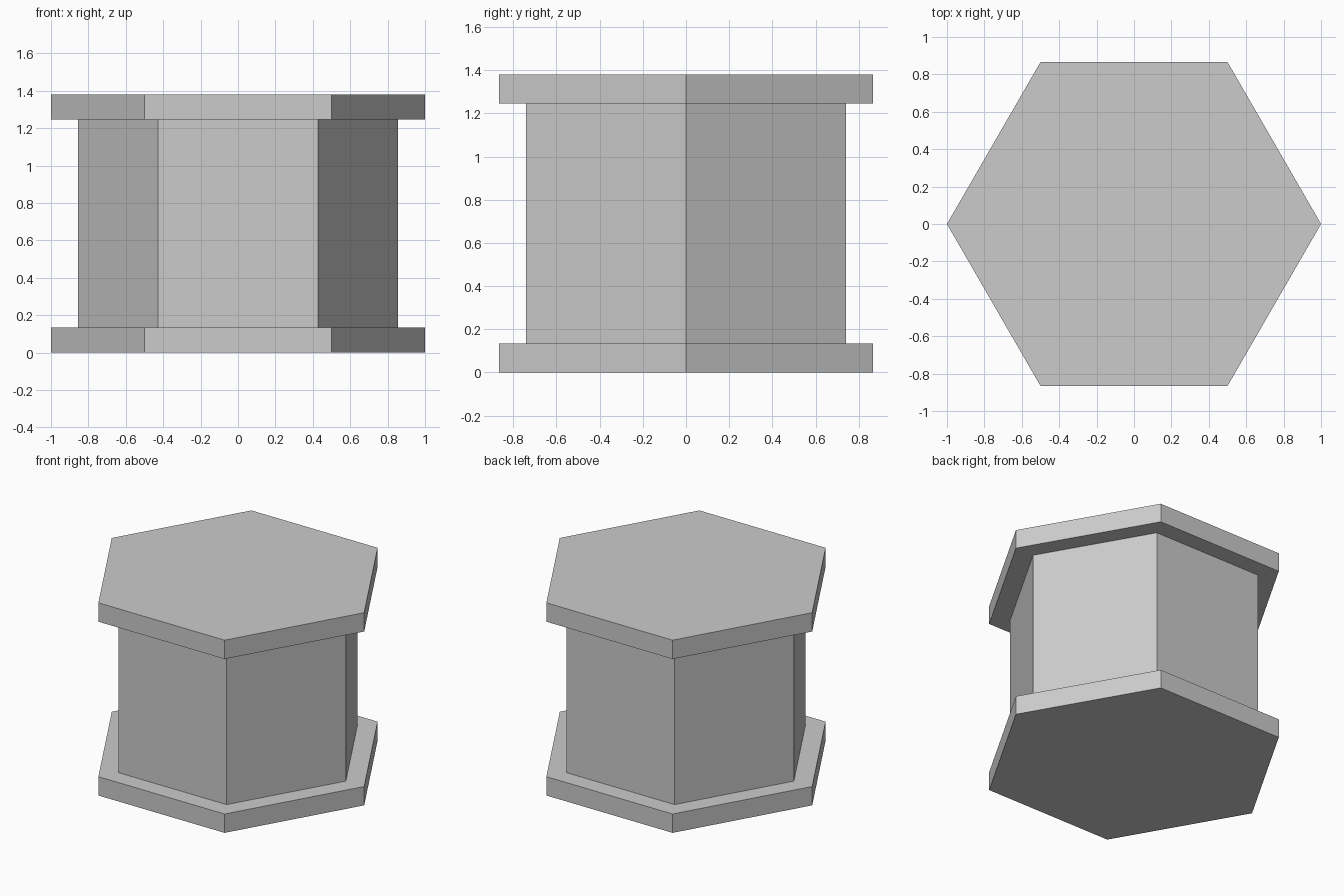
import bpy
import bmesh
from math import cos, sin, tau

SIDES = 6

cube = bpy.data.objects.get("Cube")
if cube:
    bpy.data.objects.remove(cube, do_unlink=True)

# Single plain grey finish
grey = bpy.data.materials.new("light_grey")
grey.use_nodes = True
colour = (0.6, 0.6, 0.6, 1)
grey.diffuse_color = colour
grey.node_tree.nodes["Principled BSDF"].inputs["Base Color"].default_value = colour


def hex_prism(name, radius, bottom, top):
    """Flat-sided prism with a corner pointing along +x."""
    bm = bmesh.new()
    ring = [bm.verts.new((radius * cos(tau * i / SIDES),
                          radius * sin(tau * i / SIDES), bottom))
            for i in range(SIDES)]
    base = bm.faces.new(ring)
    result = bmesh.ops.extrude_face_region(bm, geom=[base], use_keep_orig=True)
    for item in result["geom"]:
        if isinstance(item, bmesh.types.BMVert):
            item.co.z = top
    bmesh.ops.recalc_face_normals(bm, faces=bm.faces)
    mesh = bpy.data.meshes.new(name)
    bm.to_mesh(mesh)
    bm.free()
    mesh.materials.append(grey)
    obj = bpy.data.objects.new(name, mesh)
    bpy.context.collection.objects.link(obj)
    return obj


# Wide slabs above and below a narrower column
HEIGHT, SLAB = 1.38, 0.135
hex_prism("base_slab", 1.0, 0, SLAB)
hex_prism("column", 0.855, SLAB, HEIGHT - SLAB)
hex_prism("top_slab", 1.0, HEIGHT - SLAB, HEIGHT)
